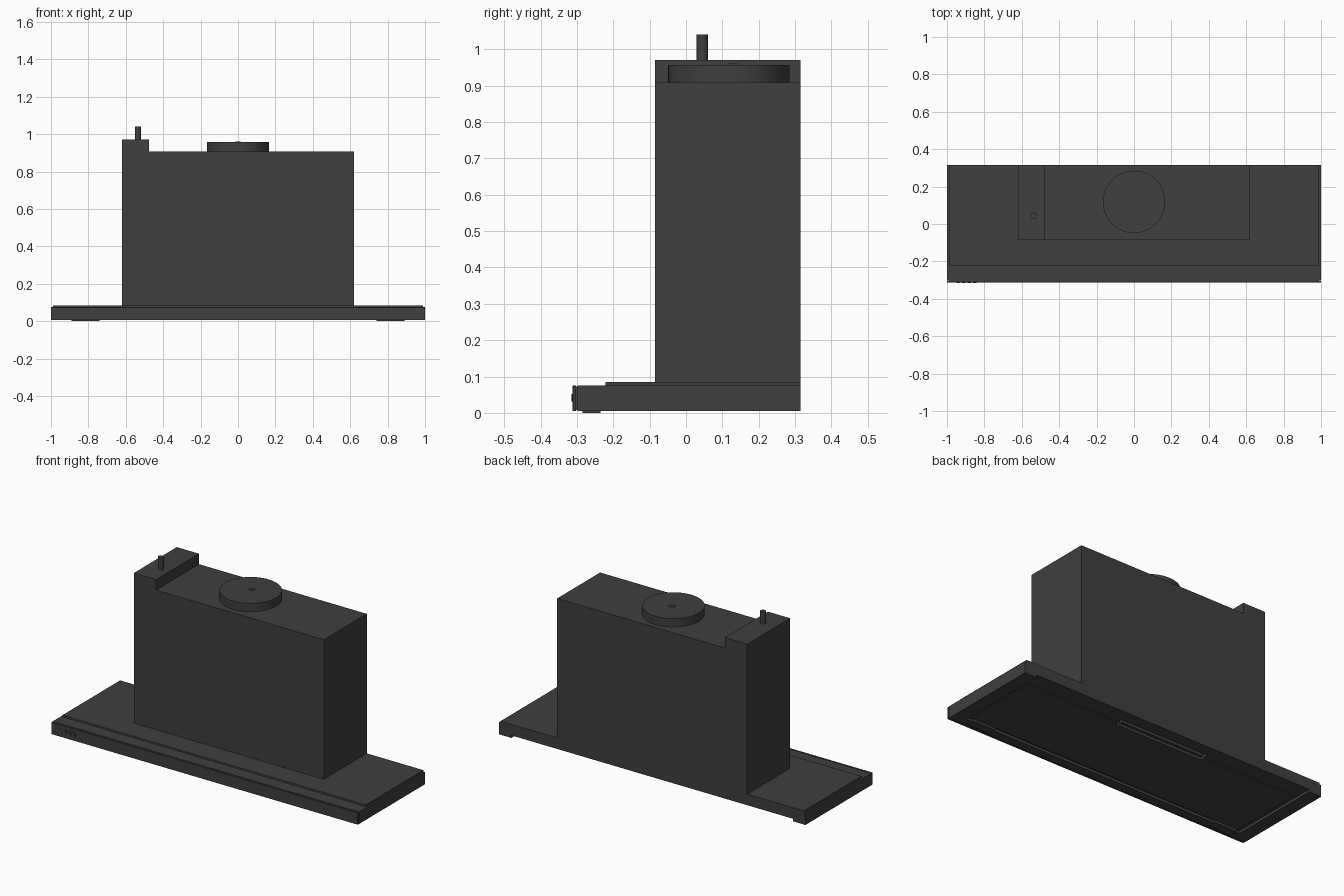
import bpy, bmesh
from math import radians

if "Cube" in bpy.data.objects:
    bpy.data.objects.remove(bpy.data.objects["Cube"])

mat = bpy.data.materials.new("dark_metal")
mat.diffuse_color = (0.05, 0.05, 0.052, 1)
mat.use_nodes = True
mat.node_tree.nodes["Principled BSDF"].inputs["Base Color"].default_value = mat.diffuse_color


def finish(name, bm):
    me = bpy.data.meshes.new(name)
    bmesh.ops.recalc_face_normals(bm, faces=bm.faces)
    bm.to_mesh(me)
    bm.free()
    ob = bpy.data.objects.new(name, me)
    bpy.context.collection.objects.link(ob)
    me.materials.append(mat)
    return ob


def box(name, x, y, z, bevel=0):
    bm = bmesh.new()
    bmesh.ops.create_cube(bm, size=1)
    for v in bm.verts:
        v.co = [lo + (c + 0.5) * (hi - lo) for c, (lo, hi) in zip(v.co, (x, y, z))]
    if bevel:
        bmesh.ops.bevel(bm, geom=bm.edges[:], offset=bevel, segments=1, affect='EDGES')
    return finish(name, bm)


def extrude(name, profile, y0, y1):
    """Front-view (x, z) outline pushed from y0 back to y1."""
    bm = bmesh.new()
    face = bm.faces.new([bm.verts.new((px, y0, pz)) for px, pz in profile])
    new = bmesh.ops.extrude_face_region(bm, geom=[face])["geom"]
    bmesh.ops.translate(bm, vec=(0, y1 - y0, 0),
                        verts=[g for g in new if isinstance(g, bmesh.types.BMVert)])
    return finish(name, bm)


def cylinder(name, x, y, z0, z1, r, n):
    bm = bmesh.new()
    bmesh.ops.create_cone(bm, cap_ends=True, segments=n, radius1=r, radius2=r, depth=z1 - z0)
    bmesh.ops.translate(bm, vec=(x, y, (z0 + z1) / 2), verts=bm.verts)
    ob = finish(name, bm)
    bpy.context.view_layer.objects.active = ob
    ob.select_set(True)
    bpy.ops.object.shade_smooth_by_angle(angle=radians(35))
    ob.select_set(False)
    return ob


def cut(ob, *ranges):
    cutter = box(ob.name + "_cutter", *ranges)
    cutter.hide_render = True
    cutter.hide_set(True)
    mod = ob.modifiers.new("cut", 'BOOLEAN')
    mod.operation = 'DIFFERENCE'
    mod.solver = 'EXACT'
    mod.object = cutter


# Wide canopy with a shallow recess underneath, open at the back
canopy = box("canopy", (-1, 1), (-0.299, 0.315), (0.005, 0.075))
cut(canopy, (-0.92, 0.92), (-0.25, 0.4), (-0.05, 0.02))
cut(canopy, (-0.29, 0.29), (0.195, 0.245), (0.0, 0.04))
box("canopy_top_plate", (-0.99, 0.99), (-0.222, 0.315), (0.074, 0.085))

# Separate front fascia with a narrow seam behind it
box("front_fascia", (-1, 1), (-0.312, -0.302), (0.005, 0.075), 0.001)
box("fascia_backing", (-0.99, 0.99), (-0.304, -0.297), (0.008, 0.072))

# Control buttons and indicator on the fascia
for i in range(4):
    x = -0.95 + i * 0.03
    box("control_button", (x, x + 0.018), (-0.315, -0.31), (0.032, 0.052))
box("indicator", (-0.304, -0.296), (-0.3135, -0.31), (0.03, 0.052))

# Underside filter panel, split around the finger slot
panel = box("filter_panel", (-0.9, 0.9), (-0.235, 0.218), (0.014, 0.021))
cut(panel, (-0.29, 0.29), (0.195, 0.245), (0.0, 0.04))
box("slot_bar", (-0.275, 0.275), (0.212, 0.228), (0.017, 0.042))

# Flat lamps under the front edge
for s in (-1, 1):
    box("lamp", sorted((s * 0.74, s * 0.89)), (-0.285, -0.235), (0, 0.015))

# Main housing with the raised electronics box on the left
extrude("housing", [(-0.62, 0.08), (0.62, 0.08), (0.62, 0.908), (-0.475, 0.908),
                    (-0.475, 0.97), (-0.62, 0.97)], -0.085, 0.315)

# Round duct outlet with damper hinge, and the power cable stub
cylinder("duct_outlet", 0, 0.118, 0.9, 0.957, 0.167, 64)
box("damper_hinge", (-0.014, 0.014), (0.118, 0.142), (0.95, 0.961))
cylinder("cable_stub", -0.535, 0.045, 0.96, 1.04, 0.016, 24)
